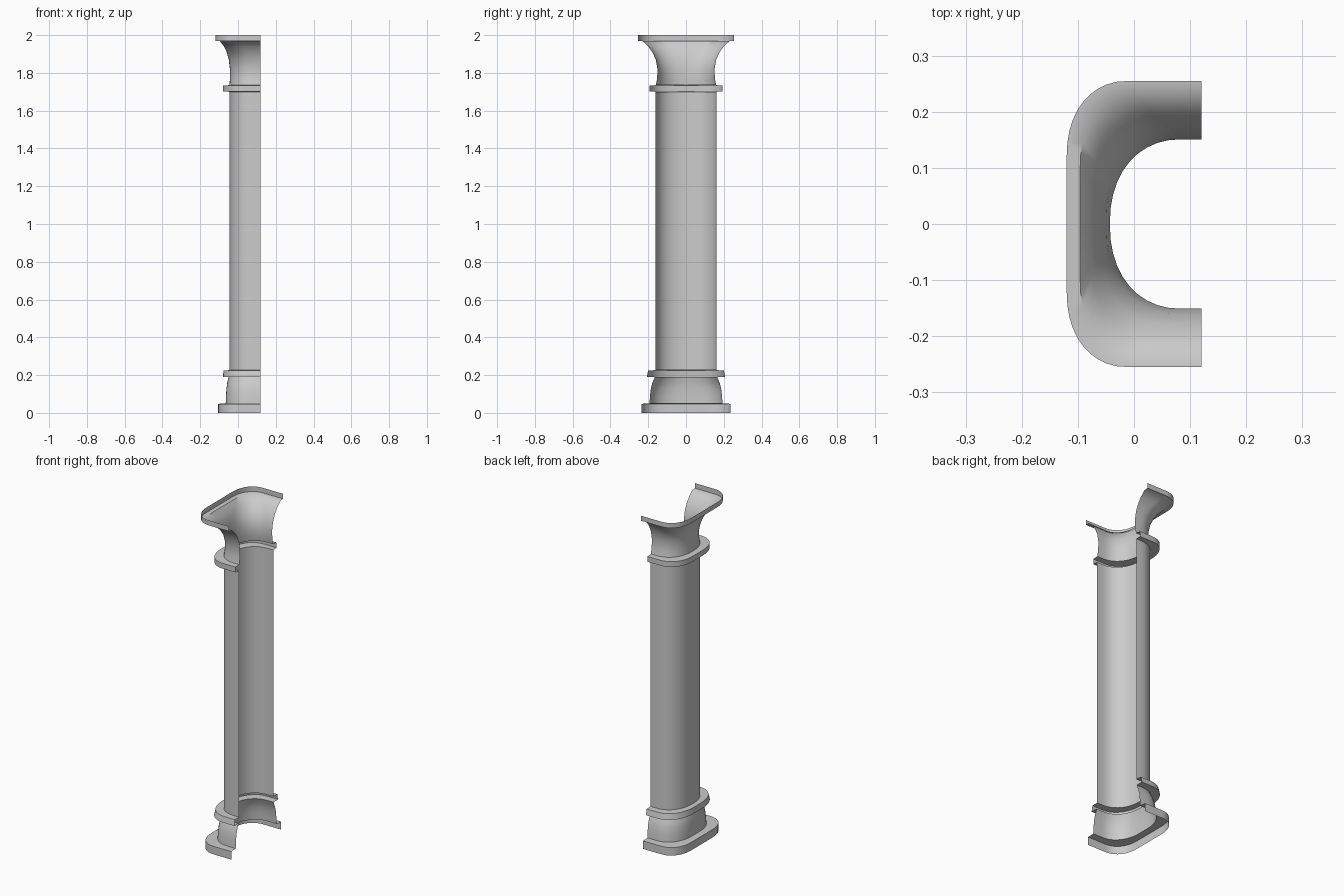
import bpy, bmesh, math

OPEN_X = 0.12   # the shell is open along this plane
STEPS = 10      # segments per rounded corner


def section(xmin, half_y, rx, ry, n=2.2):
    """C-shaped outline: straight sides, rounded corners, open at +x."""
    quarter = []
    for i in range(STEPS + 1):
        a = math.pi / 2 * i / STEPS
        c, s = max(math.cos(a), 0.0), max(math.sin(a), 0.0)
        quarter.append((xmin + rx - rx * s ** (2 / n) if i < STEPS else xmin,
                        half_y - ry + ry * c ** (2 / n)))
    side = [(OPEN_X, half_y)] + quarter + [(xmin, 0.0)]
    return side + [(x, -y) for x, y in reversed(side[:-1])]


def loft(name, levels):
    """Skin a stack of (z, xmin, half_y, corner_x, corner_y) outlines."""
    bm = bmesh.new()
    rows = [[bm.verts.new((x, y, z)) for x, y in section(*spec)]
            for z, *spec in levels]
    for a, b in zip(rows, rows[1:]):
        for i in range(len(a) - 1):
            bm.faces.new((a[i], a[i + 1], b[i + 1], b[i]))
    bmesh.ops.remove_doubles(bm, verts=bm.verts, dist=1e-5)
    me = bpy.data.meshes.new(name)
    bm.to_mesh(me)
    bm.free()
    ob = bpy.data.objects.new(name, me)
    bpy.context.collection.objects.link(ob)
    bpy.ops.object.select_all(action='DESELECT')
    ob.select_set(True)
    bpy.context.view_layer.objects.active = ob
    bpy.ops.object.shade_smooth_by_angle(angle=math.radians(40))


# square-ish foot plate, then the swelling base moulding
loft("base", [
    (0.00, -0.105, 0.235, 0.11, 0.135),
    (0.048, -0.105, 0.235, 0.11, 0.135),
    (0.05, -0.065, 0.193, 0.13, 0.16),
    (0.09, -0.064, 0.191, 0.13, 0.16),
    (0.13, -0.061, 0.186, 0.13, 0.16),
    (0.16, -0.057, 0.178, 0.13, 0.16),
    (0.19, -0.050, 0.165, 0.13, 0.16),
])

# collar under the shaft
loft("lower_ring", [
    (0.19, -0.050, 0.165, 0.13, 0.16),
    (0.191, -0.080, 0.207, 0.13, 0.17),
    (0.225, -0.076, 0.200, 0.13, 0.17),
    (0.226, -0.046, 0.162, 0.13, 0.16),
])

# half-round shaft
loft("shaft", [
    (0.226, -0.046, 0.162, 0.13, 0.16),
    (1.70, -0.046, 0.162, 0.13, 0.16),
])

# collar above the shaft
loft("upper_ring", [
    (1.70, -0.046, 0.162, 0.13, 0.16),
    (1.701, -0.080, 0.193, 0.115, 0.15),
    (1.733, -0.080, 0.193, 0.115, 0.15),
    (1.735, -0.045, 0.160, 0.13, 0.155),
])

# flared capital ending in a squared lip
loft("capital", [
    (1.735, -0.045, 0.160, 0.13, 0.155),
    (1.77, -0.043, 0.153, 0.13, 0.15),
    (1.82, -0.043, 0.151, 0.128, 0.15),
    (1.87, -0.049, 0.160, 0.124, 0.148),
    (1.91, -0.060, 0.178, 0.115, 0.14),
    (1.94, -0.074, 0.200, 0.10, 0.13),
    (1.968, -0.096, 0.230, 0.10, 0.13),
    (1.97, -0.12, 0.255, 0.11, 0.135),
    (2.00, -0.12, 0.255, 0.11, 0.135),
])
